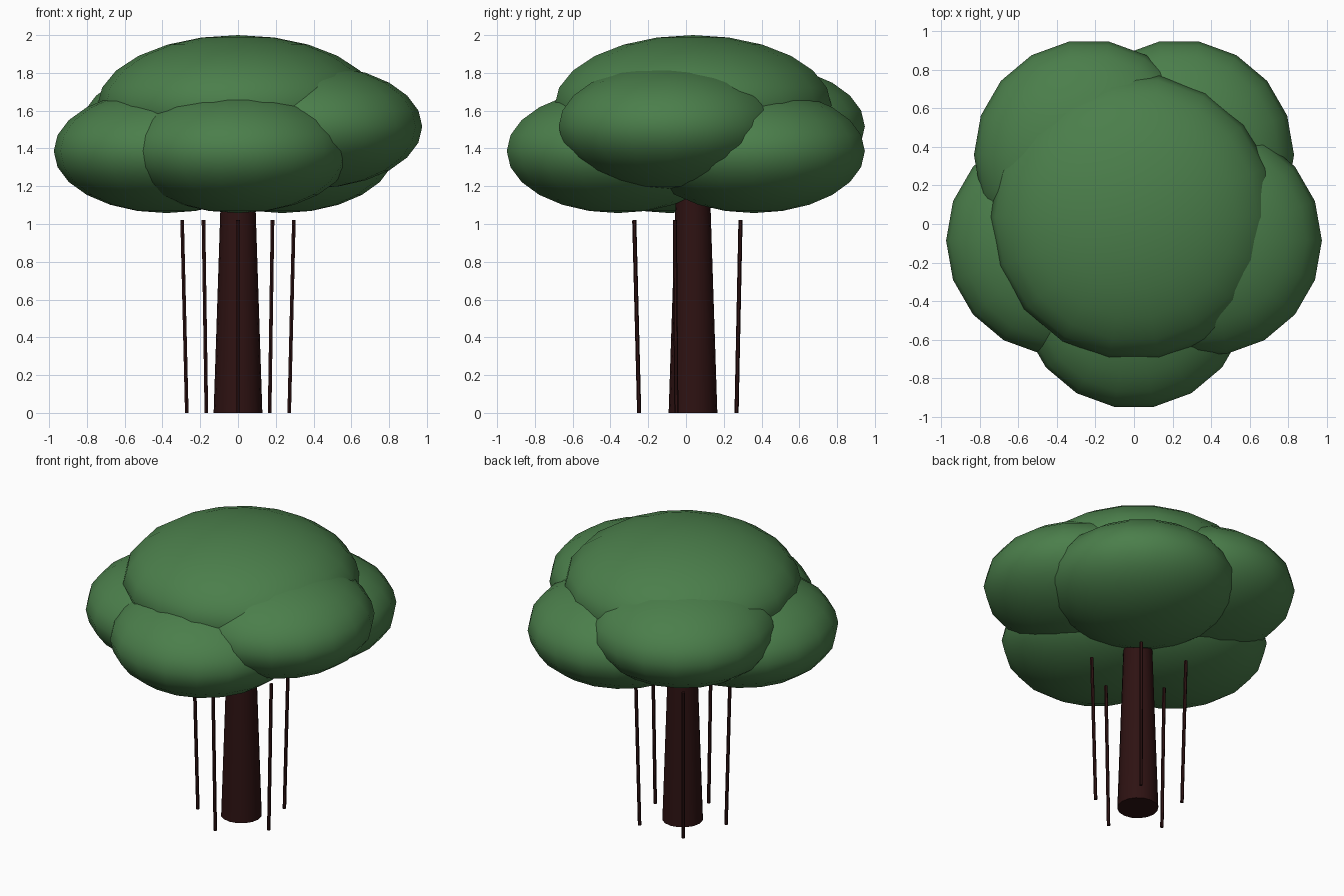
import bpy
import math
from mathutils import Vector

cube = bpy.data.objects.get("Cube")
if cube:
    bpy.data.objects.remove(cube, do_unlink=True)


def make_material(name, color):
    mat = bpy.data.materials.new(name)
    mat.use_nodes = True
    mat.diffuse_color = color
    mat.node_tree.nodes["Principled BSDF"].inputs["Base Color"].default_value = color
    return mat


leaf_green = make_material("leaf green", (0.07, 0.21, 0.07, 1))
bark_brown = make_material("dark bark", (0.027, 0.006, 0.006, 1))

AXIS_Y = 0.037          # the trunk stands slightly behind the origin
ANGLES = [math.radians(-90 + 72 * i) for i in range(5)]


def ring_point(radius, angle, z):
    return Vector((radius * math.cos(angle), AXIS_Y + radius * math.sin(angle), z))


def finish(name, mat):
    obj = bpy.context.object
    obj.name = name
    obj.data.materials.append(mat)
    bpy.ops.object.shade_smooth_by_angle(angle=math.radians(40))
    return obj


def foliage(name, center, radius, height):
    """Flattened ball of leaves."""
    bpy.ops.mesh.primitive_uv_sphere_add(segments=18, ring_count=12, radius=1,
                                         location=center,
                                         rotation=(0, 0, math.pi / 2))
    bpy.context.object.scale = (radius, radius, height)
    return finish(name, leaf_green)


def tapered_pole(name, bottom, top, r_bottom, r_top, sides):
    """Round pole running from bottom to top."""
    axis = top - bottom
    bpy.ops.mesh.primitive_cone_add(vertices=sides, radius1=r_bottom, radius2=r_top,
                                    depth=axis.length, location=(bottom + top) / 2)
    obj = bpy.context.object
    obj.rotation_euler = Vector((0, 0, 1)).rotation_difference(axis).to_euler()
    return finish(name, bark_brown)


# Trunk
tapered_pole("trunk", Vector((0, AXIS_Y, 0)), Vector((0, AXIS_Y, 1.3)), 0.129, 0.086, 16)

# Crown and the ring of alternating low and high foliage lobes
foliage("crown_foliage", (0, AXIS_Y, 1.625), 0.745, 0.375)
for i, angle in enumerate(ANGLES):
    z = 1.516 if i % 2 else 1.386
    foliage(f"side_foliage_{i + 1}", ring_point(0.398, angle, z), 0.597, 0.328)

# Hanging roots around the trunk, leaning outwards
for i, angle in enumerate(ANGLES):
    tapered_pole(f"hanging_root_{i + 1}", ring_point(0.285, angle, 0),
                 ring_point(0.311, angle, 1.02), 0.011, 0.011, 6)
